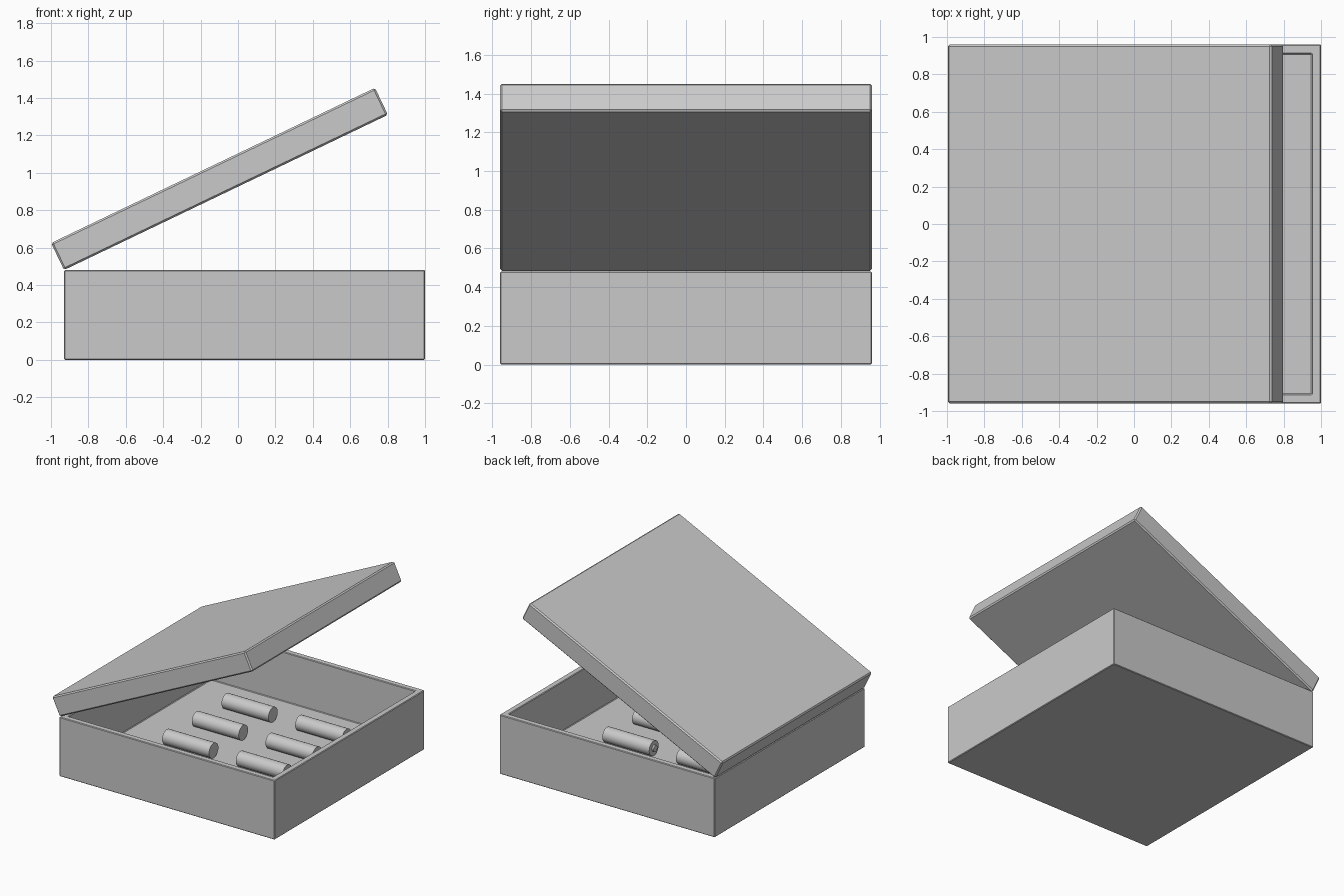
import bpy
import bmesh
import math
from mathutils import Matrix, Vector

if "Cube" in bpy.data.objects:
    bpy.data.objects.remove(bpy.data.objects["Cube"], do_unlink=True)

grey = bpy.data.materials.new("plain grey")
grey.use_nodes = True
colour = (0.59, 0.59, 0.59, 1)
grey.diffuse_color = colour
grey.node_tree.nodes["Principled BSDF"].inputs["Base Color"].default_value = colour

BACK, FRONT = -0.93, 1.0       # hinge side and opening side, along x
HALF_Y = 0.96
HEIGHT = 0.48
WALL = 0.07
CENTRE_X = (BACK + FRONT) / 2


def finish(bm, name):
    mesh = bpy.data.meshes.new(name)
    bm.to_mesh(mesh)
    bm.free()
    mesh.materials.append(grey)
    obj = bpy.data.objects.new(name, mesh)
    bpy.context.collection.objects.link(obj)
    return obj


def block(bm, low, high):
    low, high = Vector(low), Vector(high)
    matrix = Matrix.Translation((low + high) / 2) @ Matrix.Diagonal((*(high - low), 1))
    return bmesh.ops.create_cube(bm, size=1, matrix=matrix)["verts"]


def soften(obj, width):
    bevel = obj.modifiers.new("Soft edges", "BEVEL")
    bevel.width = width
    bevel.segments = 1


# Open tray: inset the top face and push it down to the floor
bm = bmesh.new()
block(bm, (BACK, -HALF_Y, 0), (FRONT, HALF_Y, HEIGHT))
top = max(bm.faces, key=lambda f: f.calc_center_median().z)
bmesh.ops.inset_region(bm, faces=[top], thickness=WALL)
cavity = bmesh.ops.extrude_discrete_faces(bm, faces=[top])["faces"][0]
bmesh.ops.translate(bm, verts=cavity.verts, vec=(0, 0, 0.08 - HEIGHT))
bmesh.ops.recalc_face_normals(bm, faces=bm.faces)
soften(finish(bm, "box_tray"), 0.005)

# Solid lid, swung open about the top edge of the hinge side
bm = bmesh.new()
block(bm, (0, -HALF_Y, 0), (1.92, HALF_Y, 0.16))
lid = finish(bm, "lid")
lid.location = (BACK, 0, HEIGHT)
lid.rotation_euler.y = -math.radians(25.6)
soften(lid, 0.01)


# Cells lying on the floor, each with a small terminal on the hinge-side end
def rod(bm, radius, x0, x1):
    matrix = Matrix.Translation(((x0 + x1) / 2, 0, 0)) @ Matrix.Rotation(math.pi / 2, 4, "Y")
    bmesh.ops.create_cone(bm, cap_ends=True, segments=32, radius1=radius,
                          radius2=radius, depth=x1 - x0, matrix=matrix)


for column in (-1, 1):
    for row in range(4):
        bm = bmesh.new()
        rod(bm, 0.06, -0.21, 0.21)
        rod(bm, 0.025, -0.225, -0.205)
        for face in bm.faces:
            face.smooth = len(face.verts) == 4
        for edge in bm.edges:
            edge.smooth = all(f.smooth for f in edge.link_faces)
        cell = finish(bm, f"cell_{'back' if column < 0 else 'front'}_{row + 1}")
        cell.location = (CENTRE_X + column * 0.33, (row - 1.5) * 0.38, 0.14)
